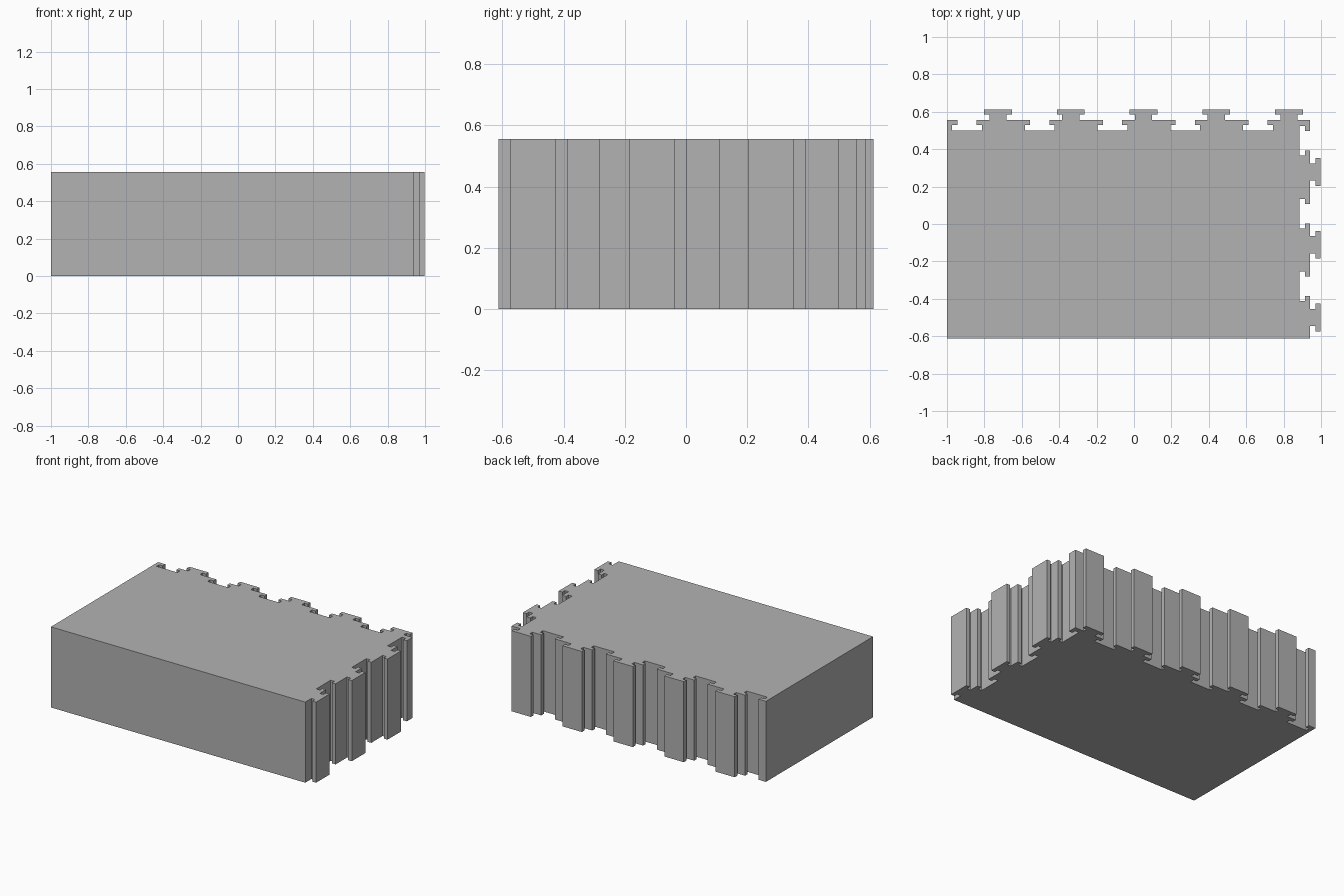
import bpy
import bmesh

old = bpy.data.objects.get("Cube")
if old:
    bpy.data.objects.remove(old, do_unlink=True)

HEIGHT = 0.556
PITCH = 0.389          # spacing of the joints along an edge
STEP = 0.028           # thickness of each lip, neck and head
LEFT, FRONT = -1.0, -0.612
RIGHT, BACK = 0.942, 0.557
HEAD, NECK = 0.074, 0.046     # half widths of a knob
POCKET, MOUTH = 0.079, 0.052  # half widths of a slot


def tee(centre, inner, outer, direction):
    """Points (along, outward) of a T-shaped joint; direction +1 is a knob, -1 a slot."""
    near, far = direction * STEP, direction * 2 * STEP
    half = [(-inner, 0), (-inner, near), (-outer, near), (-outer, far)]
    mirrored = [(-a, d) for a, d in reversed(half)]
    return [(centre + a, d) for a, d in half + mirrored]


# Right edge runs front to back: knob, then slot
right_edge = []
for i in range(3):
    knob = -0.5 + i * PITCH
    right_edge += tee(knob, NECK, HEAD, 1)
    right_edge += tee(knob + 0.166, MOUTH, POCKET, -1)

# Back edge runs left to right: slot, then knob
back_edge = []
for i in range(5):
    slot = -0.893 + i * PITCH
    back_edge += tee(slot, MOUTH, POCKET, -1)
    back_edge += tee(slot + 0.166, NECK, HEAD, 1)

outline = [(LEFT, FRONT), (RIGHT, FRONT)]
outline += [(RIGHT + d, a) for a, d in right_edge]
outline.append((RIGHT, BACK))
outline += [(a, BACK + d) for a, d in reversed(back_edge)]
outline.append((LEFT, BACK))

# Extrude the outline into a solid block
bm = bmesh.new()
base = bm.faces.new([bm.verts.new((x, y, 0)) for x, y in outline])
top = bmesh.ops.extrude_face_region(bm, geom=[base], use_keep_orig=True)
verts = [g for g in top["geom"] if isinstance(g, bmesh.types.BMVert)]
bmesh.ops.translate(bm, verts=verts, vec=(0, 0, HEIGHT))
bmesh.ops.recalc_face_normals(bm, faces=bm.faces)
mesh = bpy.data.meshes.new("interlocking_block")
bm.to_mesh(mesh)
bm.free()
block = bpy.data.objects.new("interlocking_block", mesh)
bpy.context.collection.objects.link(block)

# Plain grey
grey = bpy.data.materials.new("grey")
grey.use_nodes = True
colour = (0.448, 0.448, 0.448, 1)
grey.diffuse_color = colour
grey.node_tree.nodes["Principled BSDF"].inputs["Base Color"].default_value = colour
mesh.materials.append(grey)
